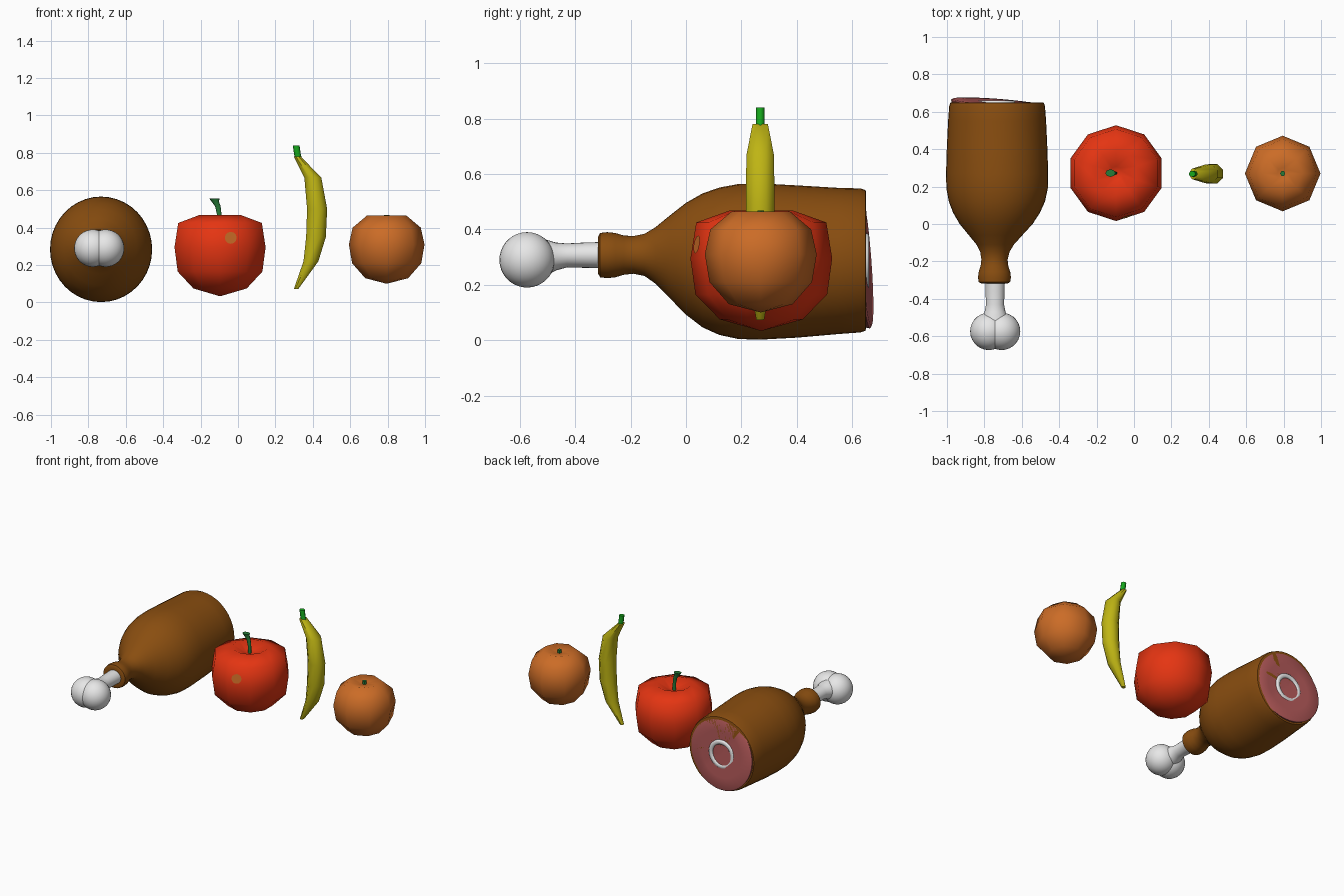
import bpy, bmesh, math
from mathutils import Vector
from mathutils.bvhtree import BVHTree

if "Cube" in bpy.data.objects:
    bpy.data.objects.remove(bpy.data.objects["Cube"])


def mat(name, r, g, b):
    m = bpy.data.materials.new(name)
    m.diffuse_color = (r, g, b, 1)
    m.use_nodes = True
    m.node_tree.nodes["Principled BSDF"].inputs["Base Color"].default_value = m.diffuse_color
    return m


BROWN = mat("roast_brown", .25, .075, .005)
PINK = mat("meat_pink", .45, .1, .1)
BONE = mat("bone_white", .8, .8, .8)
RED = mat("apple_red", .78, .035, .006)
ORANGE = mat("orange_peel", .6, .15, .02)
YELLOW = mat("banana_yellow", .52, .46, .007)
GREEN = mat("bright_green", .008, .4, .012)
DARK = mat("stem_green", .02, .2, .04)


def finish(name, bm, material, angle):
    bmesh.ops.remove_doubles(bm, verts=bm.verts, dist=1e-5)
    bmesh.ops.recalc_face_normals(bm, faces=bm.faces)
    me = bpy.data.meshes.new(name)
    bm.to_mesh(me)
    bm.free()
    me.materials.append(material)
    ob = bpy.data.objects.new(name, me)
    bpy.context.collection.objects.link(ob)
    bpy.ops.object.select_all(action='DESELECT')
    ob.select_set(True)
    bpy.context.view_layer.objects.active = ob
    bpy.ops.object.shade_smooth_by_angle(angle=math.radians(angle))
    return ob


def loft(name, rings, n, material, axis='z', phase=0, angle=50, loop=False, rule=None):
    """Skin rings (cx, cy, cz, ra, rb) lying across the z or y axis."""
    bm = bmesh.new()
    rows = []
    for cx, cy, cz, ra, rb in rings:
        row = []
        for i in range(n):
            t = phase + math.tau * i / n
            u, v = ra * math.cos(t), rb * math.sin(t)
            p = Vector((cx + u, cy + v, cz) if axis == 'z' else (cx + u, cy, cz + v))
            row.append(bm.verts.new(rule(p) if rule else p))
        rows.append(row)
    pairs = list(zip(rows, rows[1:])) + ([(rows[-1], rows[0])] if loop else [])
    for a, b in pairs:
        for i in range(n):
            j = (i + 1) % n
            bm.faces.new((a[i], a[j], b[j], b[i]))
    if not loop:
        for k in (0, -1):
            if rings[k][3] > 0:
                bm.faces.new(rows[k])
    return finish(name, bm, material, angle)


# Ham: skin (y, centre x, centre z, radius x, radius z)
skin = [(-.31, -.746, .307, .03, .03), (-.318, -.746, .307, .07, .066),
        (-.31, -.746, .307, .084, .08), (-.285, -.746, .307, .088, .083),
        (-.255, -.746, .307, .084, .08), (-.225, -.746, .307, .074, .071),
        (-.19, -.746, .308, .07, .068), (-.15, -.744, .308, .078, .076),
        (-.11, -.742, .306, .1, .102), (-.06, -.74, .301, .143, .148),
        (0, -.737, .294, .195, .202), (.06, -.735, .288, .232, .242),
        (.12, -.733, .285, .257, .266), (.19, -.732, .284, .271, .28),
        (.27, -.732, .284, .273, .282), (.4, -.732, .284, .269, .275),
        (.55, -.732, .286, .262, .264), (.63, -.732, .288, .256, .26),
        (.648, -.732, .288, .25, .254), (.65, -.732, .288, .243, .247)]
loft("ham_skin", [(x, y, z, a, b) for y, x, z, a, b in skin], 40, BROWN, 'y')

# Cut meat face, bulging toward its low left side
def bulge(p):
    if p.y > .645:
        d = -((p.x + .732) + (p.z - .288)) / .35
        p.y += max(-.002, .026 * d)
    return p

loft("ham_cut_meat", [(-.732, y, .288, r, r) for y, r in
     [(.63, .238), (.646, .246), (.652, .236), (.652, .16), (.652, .1), (.652, .05), (.652, 0)]],
     40, PINK, 'y', rule=bulge)
loft("ham_bone_ring", [(-.735, y, .286, r, r) for y, r in
     [(.62, .1), (.655, .1), (.661, .094), (.661, .076), (.655, .07), (.62, .07)]],
     32, BONE, 'y', loop=True)

# Leg bone: shaft and two knuckles
loft("leg_bone_shaft", [(-.743, y, z, r, r * .9) for y, z, r in
     [(-.28, .307, .053), (-.36, .307, .051), (-.43, .306, .048),
      (-.47, .302, .056), (-.51, .297, .075), (-.56, .293, .08)]], 24, BONE, 'y')
for side, s in (("left", -1), ("right", 1)):
    bm = bmesh.new()
    bmesh.ops.create_uvsphere(bm, u_segments=28, v_segments=18, radius=.1)
    bmesh.ops.translate(bm, verts=bm.verts, vec=(-.742 + s * .034, -.574, .29))
    finish("leg_bone_knuckle_" + side, bm, BONE, 60)

# Apple
AX, AY = -.096, .272
apple = loft("apple", [(AX, AY, z, r, r) for z, r in
             [(.033, 0), (.075, .15), (.165, .238), (.295, .256),
              (.425, .235), (.468, .115), (.43, .035), (.42, 0)]],
             10, RED, phase=math.pi / 2, angle=70)
stem = [(-.1, .41, .012), (-.1, .47, .012), (-.108, .515, .015),
        (-.122, .54, .02), (-.126, .555, .027)]
loft("apple_stem", [(x, AY, z, r, r * .75) for x, z, r in stem], 8, DARK)

# Apple spot laid on the front surface
bm = bmesh.new()
bm.from_mesh(apple.data)
tree = BVHTree.FromBMesh(bm)
bm.free()
bm = bmesh.new()

def on_apple(x, z):
    hit, normal, _, _ = tree.ray_cast(Vector((x, -2, z)), Vector((0, 1, 0)))
    return bm.verts.new(hit + normal * .004)

mid = on_apple(-.04, .345)
rim = [on_apple(-.04 + .032 * math.cos(i * math.tau / 12), .345 + .032 * math.sin(i * math.tau / 12))
       for i in range(12)]
for i in range(12):
    bm.faces.new((mid, rim[i], rim[(i + 1) % 12]))
spot = finish("apple_spot", bm, ORANGE, 60)
if spot.data.polygons[0].normal.y > 0:
    spot.data.flip_normals()

# Banana
BY = .268
loft("banana", [(x, BY, z, a, b) for x, z, a, b in
     [(.311, .073, .013, .015), (.39, .22, .043, .046), (.417, .35, .057, .055),
      (.423, .5, .058, .056), (.4, .668, .049, .054), (.317, .78, .02, .03)]],
     8, YELLOW, phase=math.pi / 8)
loft("banana_stem", [(x, BY, z, .018, .016) for x, z in [(.325, .765), (.318, .79), (.311, .84)]],
     8, GREEN)

# Orange
OX, OY = .795, .27
loft("orange", [(OX, OY, z, r, r) for z, r in
     [(.1, 0), (.13, .115), (.21, .185), (.31, .202), (.4, .182), (.465, .105), (.45, .03), (.445, 0)]],
     8, ORANGE, angle=70)
loft("orange_stem", [(OX, OY, .43, .014, .014), (OX, OY, .468, .014, .014)], 6, DARK)
